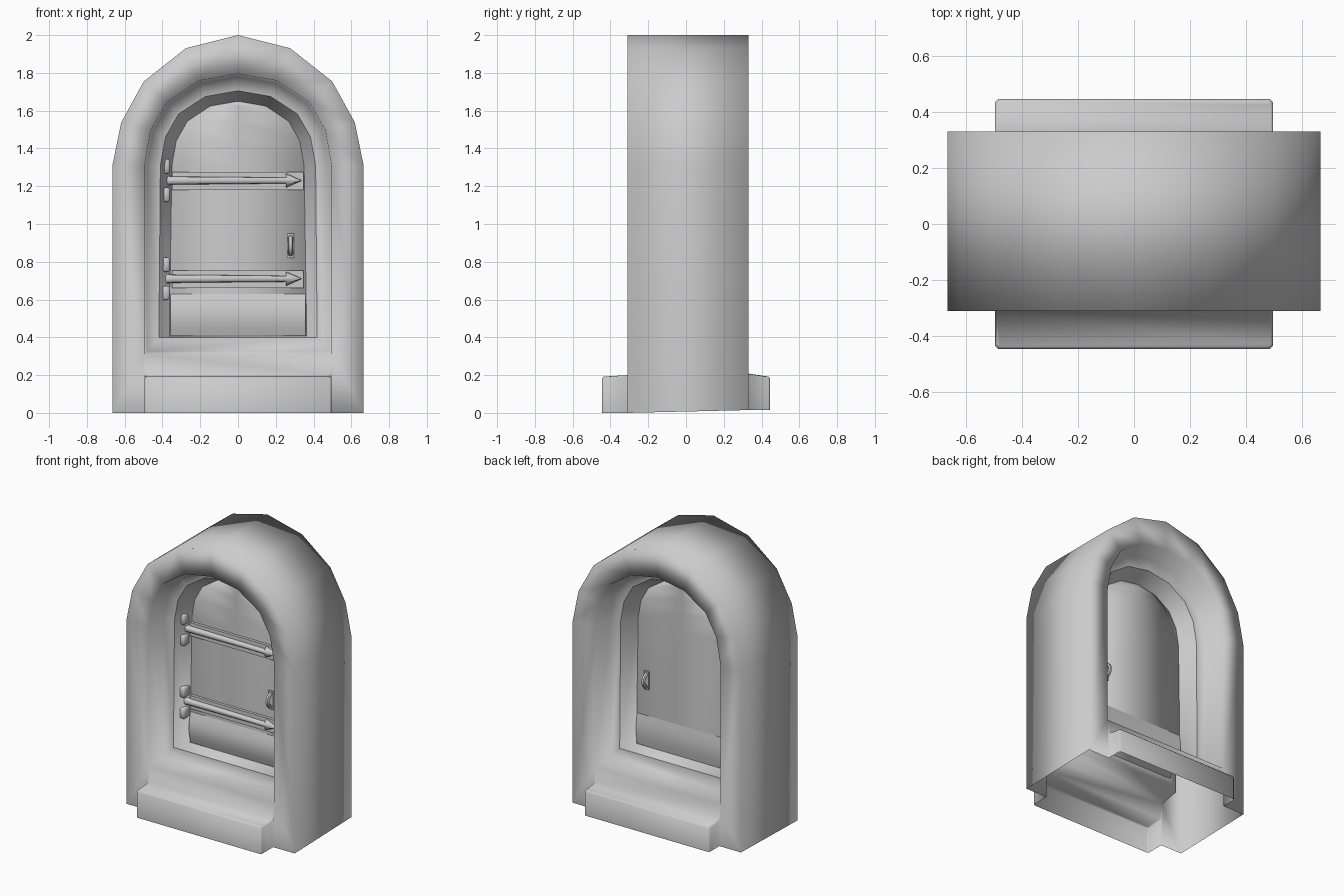
import bpy, bmesh, math
from mathutils import Vector, Matrix

cube = bpy.data.objects.get("Cube")
if cube:
    bpy.data.objects.remove(cube, do_unlink=True)

stone = bpy.data.materials.new("plain grey")
stone.use_nodes = True
GREY = (0.6, 0.6, 0.6, 1)
stone.diffuse_color = GREY
stone.node_tree.nodes["Principled BSDF"].inputs["Base Color"].default_value = GREY

MID = 0.01          # centre plane of the wall
SPRING = 1.31       # height where the arch starts
OUTER_ARC = [(1, 0), (.93, .33), (.75, .645), (.414, .9)]
INNER_ARC = [(1, 0), (.935, .38), (.765, .69), (.42, .925)]


def finish(name, bm, smooth=True):
    """Turn a bmesh into an object with outward normals."""
    bmesh.ops.recalc_face_normals(bm, faces=bm.faces[:])
    bm.normal_update()
    side = max(bm.faces, key=lambda f: f.calc_center_median().x + f.normal.x ** 2)
    if side.normal.x < 0:
        bmesh.ops.reverse_faces(bm, faces=bm.faces[:])
    for f in bm.faces:
        f.smooth = smooth
    mesh = bpy.data.meshes.new(name)
    bm.to_mesh(mesh)
    bm.free()
    mesh.materials.append(stone)
    obj = bpy.data.objects.new(name, mesh)
    bpy.context.collection.objects.link(obj)
    return obj


def smooth_by_angle(obj, degrees):
    bpy.ops.object.select_all(action="DESELECT")
    obj.select_set(True)
    bpy.context.view_layer.objects.active = obj
    bpy.ops.object.shade_smooth_by_angle(angle=math.radians(degrees))


def arch_ring(bm, y, half, foot, top, arc=INNER_ARC, splay=0):
    """Arch outline from the right foot over the crown to the left foot."""
    rise = top - SPRING
    right = [(half + splay, foot)] + [(half * u, SPRING + rise * v) for u, v in arc]
    pts = right + [(0, top)] + [(-x, z) for x, z in reversed(right)]
    return [bm.verts.new((x, y, z)) for x, z in pts]


def bridge(bm, a, b, closed=True):
    n = len(a)
    for i in range(n if closed else n - 1):
        j = (i + 1) % n
        bm.faces.new((a[i], a[j], b[j], b[i]))


def crease(bm, ring):
    """Keep the shading hard along a closed ring."""
    for a, b in zip(ring, ring[1:] + ring[:1]):
        bm.edges.get((a, b)).smooth = False


def box(bm, x, y, z):
    """Box between pairs of limits."""
    size = [b - a for a, b in (x, y, z)]
    mid = [(a + b) / 2 for a, b in (x, y, z)]
    m = Matrix.Translation(mid) @ Matrix.Diagonal((*size, 1))
    return bmesh.ops.create_cube(bm, size=1, matrix=m)["verts"]


def step_row(bm, wall, nose, half, z, z_wall):
    """Plan outline of a step with clipped corners, from wall to wall."""
    clip = 0.01 if nose > 0 else -0.01
    right = [(half, wall, z_wall), (half, nose - clip, z), (half - 0.01, nose, z)]
    pts = right + [(-x, y, h) for x, y, h in reversed(right)]
    return [bm.verts.new(p) for p in pts]


# Arched frame: hollow shell, open below, rebated reveal and step on both faces
bm = bmesh.new()
outers = []
for s in (-1, 1):
    foot = 0 if s < 0 else 0.015
    wall = MID + s * 0.32
    outer = arch_ring(bm, wall, 0.665, foot, 2.0, OUTER_ARC)
    mouth = arch_ring(bm, MID + s * 0.31, 0.495, 0.31, 1.795)
    rebate = arch_ring(bm, MID + s * 0.155, 0.482, 0.325, 1.78)
    stop = arch_ring(bm, MID + s * 0.14, 0.411, 0.40, 1.705, splay=0.008)
    jamb = arch_ring(bm, MID + s * 0.03, 0.35, 0.408, 1.65, splay=0.014)
    bridge(bm, outer, mouth, closed=False)
    bridge(bm, mouth, rebate)
    bridge(bm, rebate, stop)
    bridge(bm, stop, jamb)
    crease(bm, stop)
    outers.append(outer)

    # step: hollow ledge opening into the wall below the sill
    lip = 0.2 if s < 0 else 0.208
    low = step_row(bm, wall, s * 0.445, 0.495, foot, foot)
    high = step_row(bm, wall, s * 0.445, 0.495, 0.183, lip - 0.01)
    top = step_row(bm, wall, s * 0.436, 0.487, 0.192, lip)
    bridge(bm, low, high, closed=False)
    bridge(bm, high, top, closed=False)
    bm.faces.new(top)
    bm.faces.new((top[0], top[-1], mouth[-1], mouth[0]))
    for end in (0, -1):
        bm.faces.new((outer[end], low[end], high[end], top[end], mouth[end]))
bridge(bm, *outers, closed=False)
finish("arched_frame", bm)

# Door slab, filled with strips either side of a centre line
bm = bmesh.new()
rims = []
for s in (-1, 1):
    rim = arch_ring(bm, MID + s * 0.03, 0.35, 0.408, 1.65, splay=0.014)
    rims.append(rim)
    n, k = len(rim), len(rim) // 2
    spine = [bm.verts.new((0, MID + s * 0.03, rim[i].co.z)) for i in range(k)]
    for i in range(k - 1):
        bm.faces.new((rim[i], rim[i + 1], spine[i + 1], spine[i]))
        bm.faces.new((spine[i], spine[i + 1], rim[n - 2 - i], rim[n - 1 - i]))
    bm.faces.new((rim[k - 1], rim[k], spine[-1]))
    bm.faces.new((spine[-1], rim[k], rim[k + 1]))
bridge(bm, *rims, closed=False)
finish("door", bm)

# Rounded kick boards across the bottom of the door
for name, s, bulge in (("front_kick_board", -1, 0.024), ("back_kick_board", 1, 0.012)):
    bm = bmesh.new()
    rows = []
    for i in range(7):
        t = i / 6
        y = MID + s * (0.031 + bulge * math.sin(math.pi * t))
        rows.append([bm.verts.new((x, y, 0.41 + 0.22 * t)) for x in (-0.358, 0.358)])
    for a, b in zip(rows, rows[1:]):
        bm.faces.new((a[0], a[1], b[1], b[0]))
    for end in (0, 1):
        bm.faces.new([r[end] for r in rows])
    smooth_by_angle(finish(name, bm), 40)

# Ledges, strap hinges and hinge knuckles
for label, z in (("lower", 0.71), ("upper", 1.23)):
    bm = bmesh.new()
    box(bm, (-0.35, 0.348), (-0.04, -0.01), (z - 0.05, z + 0.045))
    finish(label + "_ledge", bm, False)

    # tapered bar with an arrow tip
    bm = bmesh.new()
    half = [(-0.4, .03), (-0.35, .022), (0.255, .016), (0.255, .038), (0.34, 0)]
    outline = half + [(x, -h) for x, h in reversed(half[:-1])]
    layers = [[bm.verts.new((x, y, z + h * k)) for x, h in outline]
              for y, k in ((-0.036, 1), (-0.054, 0.9), (-0.064, 0.5))]
    bridge(bm, layers[0], layers[1])
    bridge(bm, layers[1], layers[2])
    bm.faces.new(layers[0])
    bm.faces.new(layers[2])
    smooth_by_angle(finish(label + "_strap", bm), 60)

    # two blocky knuckles beside the strap
    bm = bmesh.new()
    for dz in (-0.075, 0.075):
        box(bm, (-0.409, -0.361), (-0.09, -0.02), (z + dz - .038, z + dz + .038))
    bmesh.ops.bevel(bm, geom=bm.edges[:], offset=0.008, segments=1, affect="EDGES")
    finish(label + "_hinge_knuckles", bm)

# Pull handles on both faces
for name, s in (("front_handle", -1), ("back_handle", 1)):
    base = MID + s * 0.03
    bm = bmesh.new()
    box(bm, (0.26, 0.297), sorted((base, base + s * 0.01)), (0.82, 0.95))
    loops = []
    for i in range(9):
        a = math.pi * (i / 8 - 0.5)
        d = Vector((0, s * math.cos(a), math.sin(a)))
        centre = Vector((0.278, base + d.y * 0.045, 0.885 + d.z * 0.046))
        loop = []
        for j in range(6):
            b = math.tau * j / 6
            off = Vector((math.cos(b) * 0.014, 0, 0)) + d * math.sin(b) * 0.012
            loop.append(bm.verts.new(centre + off))
        loops.append(loop)
    for a, b in zip(loops, loops[1:]):
        bridge(bm, a, b)
    smooth_by_angle(finish(name, bm), 40)
